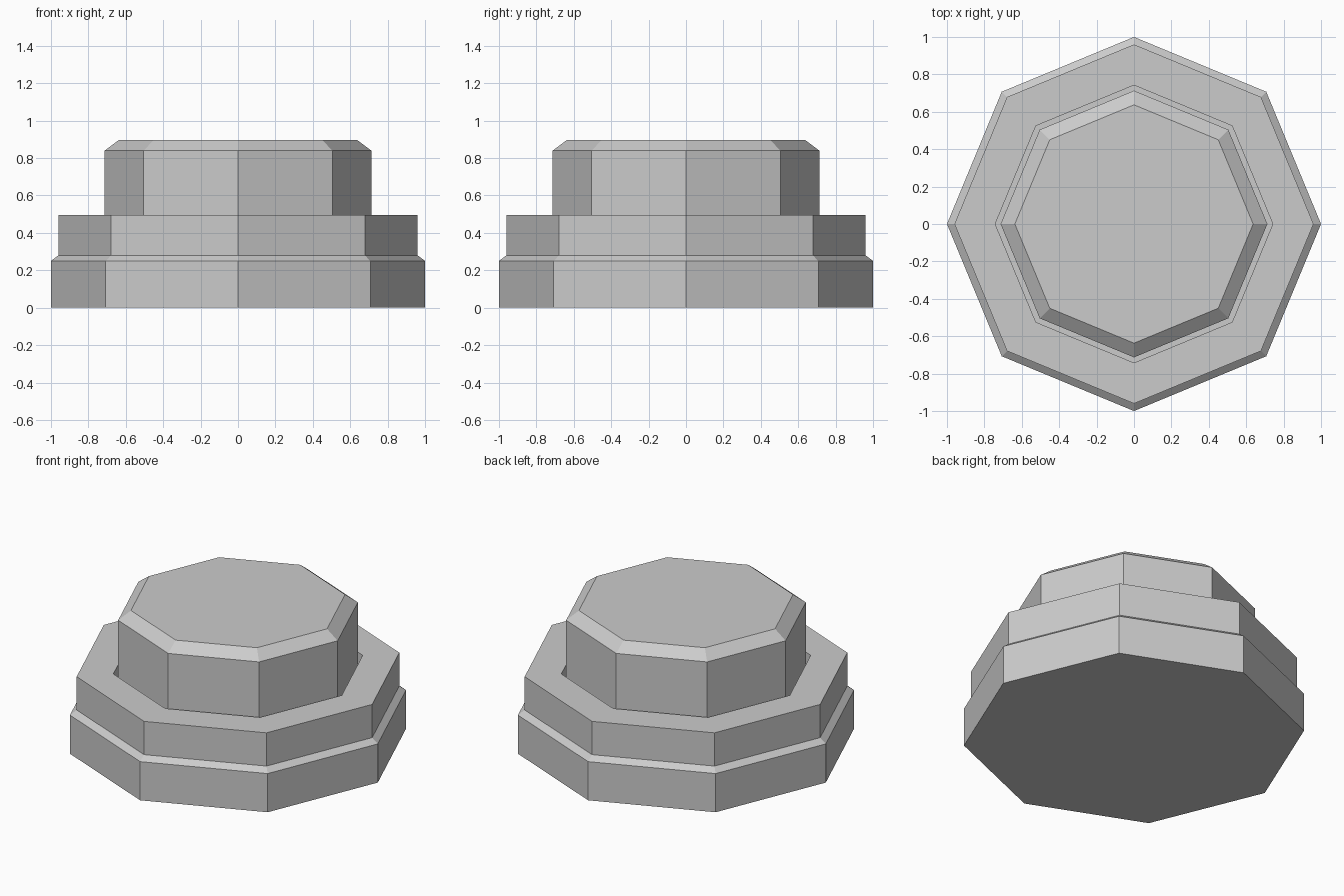
import bpy, bmesh, math

if "Cube" in bpy.data.objects:
    bpy.data.objects.remove(bpy.data.objects["Cube"])

SIDES = 8


def lathe(name, profile):
    """Stack octagonal rings from (radius, z) pairs, capping both ends."""
    bm = bmesh.new()
    rings = []
    for r, z in profile:
        rings.append([bm.verts.new((r * math.cos(2 * math.pi * i / SIDES),
                                    r * math.sin(2 * math.pi * i / SIDES), z))
                      for i in range(SIDES)])
    for a, b in zip(rings, rings[1:]):
        for i in range(SIDES):
            j = (i + 1) % SIDES
            bm.faces.new((a[i], a[j], b[j], b[i]))
    bm.faces.new(rings[0][::-1])
    bm.faces.new(rings[-1])
    bmesh.ops.recalc_face_normals(bm, faces=bm.faces)
    mesh = bpy.data.meshes.new(name)
    bm.to_mesh(mesh)
    bm.free()
    obj = bpy.data.objects.new(name, mesh)
    bpy.context.collection.objects.link(obj)
    return obj


FLOOR = 0.38  # bottom of the narrow gap around the button

# Base, collar, gap and bevelled button as one continuous stepped body
lathe("push_button", [
    (1.0, 0.0), (1.0, 0.25), (0.96, 0.28), (0.96, 0.495),    # base and collar
    (0.742, 0.495), (0.742, FLOOR), (0.713, FLOOR),          # gap
    (0.713, 0.84), (0.637, 0.897),                           # button
])
